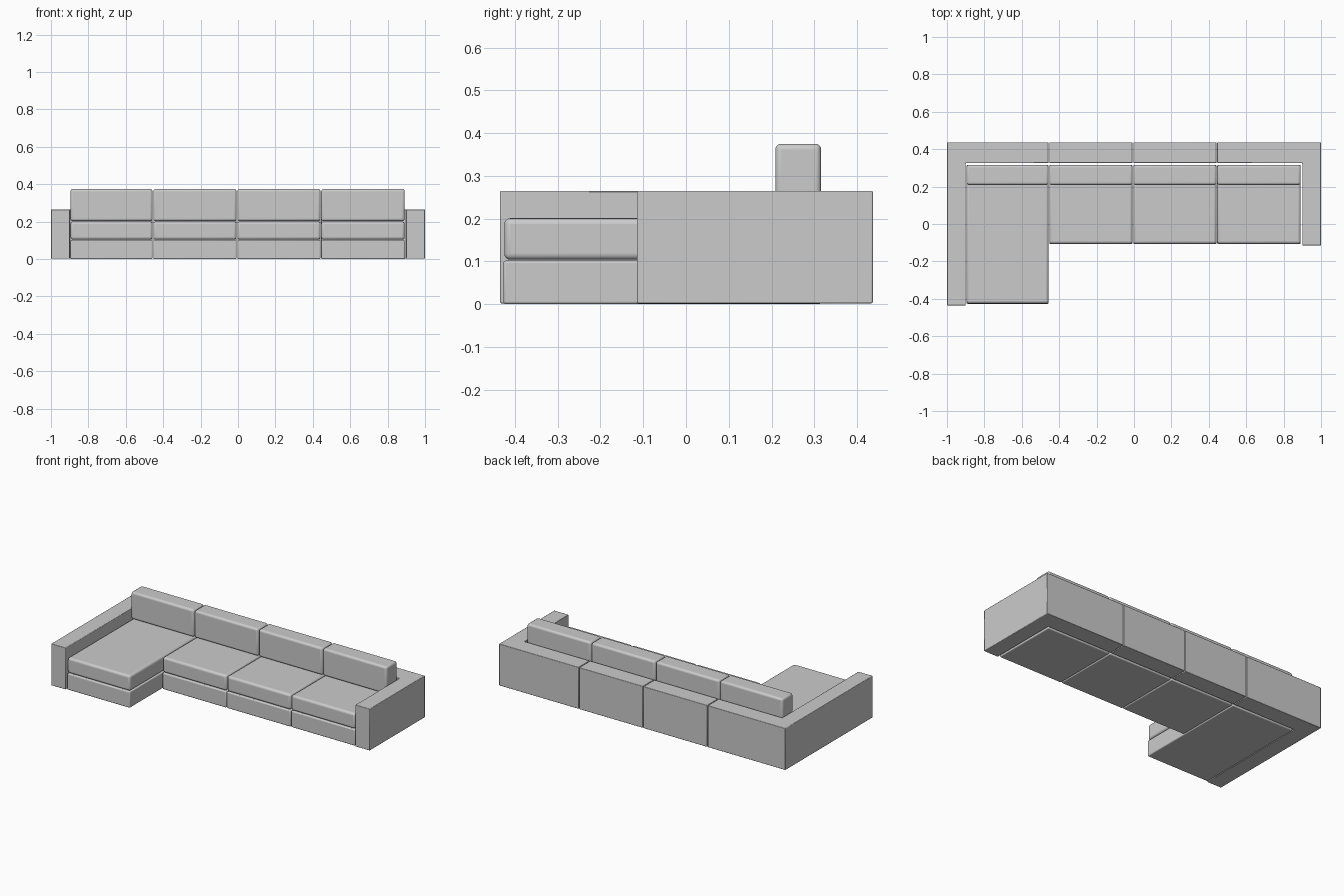
import bpy, bmesh

if "Cube" in bpy.data.objects:
    bpy.data.objects.remove(bpy.data.objects["Cube"])


def finish(bm, name, radius, segments):
    bmesh.ops.recalc_face_normals(bm, faces=bm.faces)
    me = bpy.data.meshes.new(name)
    bm.to_mesh(me)
    bm.free()
    ob = bpy.data.objects.new(name, me)
    bpy.context.collection.objects.link(ob)
    mod = ob.modifiers.new("rounded_edges", "BEVEL")
    mod.width = radius
    mod.segments = segments
    mod.limit_method = "ANGLE"
    bpy.ops.object.select_all(action="DESELECT")
    ob.select_set(True)
    bpy.context.view_layer.objects.active = ob
    bpy.ops.object.shade_smooth_by_angle()
    return ob


def prism(name, outline, z0, z1, radius, segments=2):
    """Extrude a plan outline upwards and round its edges."""
    bm = bmesh.new()
    face = bm.faces.new([bm.verts.new((x, y, z0)) for x, y in outline])
    top = bmesh.ops.extrude_face_region(bm, geom=[face])["geom"]
    verts = [g for g in top if isinstance(g, bmesh.types.BMVert)]
    bmesh.ops.translate(bm, verts=verts, vec=(0, 0, z1 - z0))
    return finish(bm, name, radius, segments)


def block(name, x0, x1, y0, y1, z0, z1, radius, segments=2):
    return prism(name, [(x0, y0), (x1, y0), (x1, y1), (x0, y1)],
                 z0, z1, radius, segments)


GAP = 0.002
SPLITS = [-0.897, -0.455, -0.006, 0.443, 0.893]   # module boundaries in x
BACK, INNER, ARM_TOP = 0.437, 0.326, 0.265

# corner frames: arm and back in one L shape
prism("left_arm_and_back",
      [(-1, -0.435), (-0.9, -0.435), (-0.9, INNER), (SPLITS[1] - GAP, INNER),
       (SPLITS[1] - GAP, BACK), (-1, BACK)], 0.002, ARM_TOP, 0.003)
prism("right_arm_and_back",
      [(1, -0.115), (0.9, -0.115), (0.9, INNER), (SPLITS[3] + GAP, INNER),
       (SPLITS[3] + GAP, BACK), (1, BACK)], 0.002, ARM_TOP, 0.003)

# middle back panels
for i in (1, 2):
    block(f"back_panel_{i}", SPLITS[i] + GAP, SPLITS[i + 1] - GAP,
          INNER, BACK, 0.002, ARM_TOP, 0.003)

# base, seat cushion and back cushion of each module; the first is the chaise
for i in range(4):
    x0, x1 = SPLITS[i] + GAP, SPLITS[i + 1] - GAP
    front = -0.427 if i == 0 else -0.108
    block(f"base_{i + 1}", x0, x1, front, 0.316, 0, 0.102, 0.006, 3)
    block(f"seat_cushion_{i + 1}", x0, x1, front + 0.002, 0.316,
          0.104, 0.201, 0.014, 4)
    block(f"back_cushion_{i + 1}", x0, x1, 0.209, 0.316,
          0.203, 0.375, 0.013, 4)
